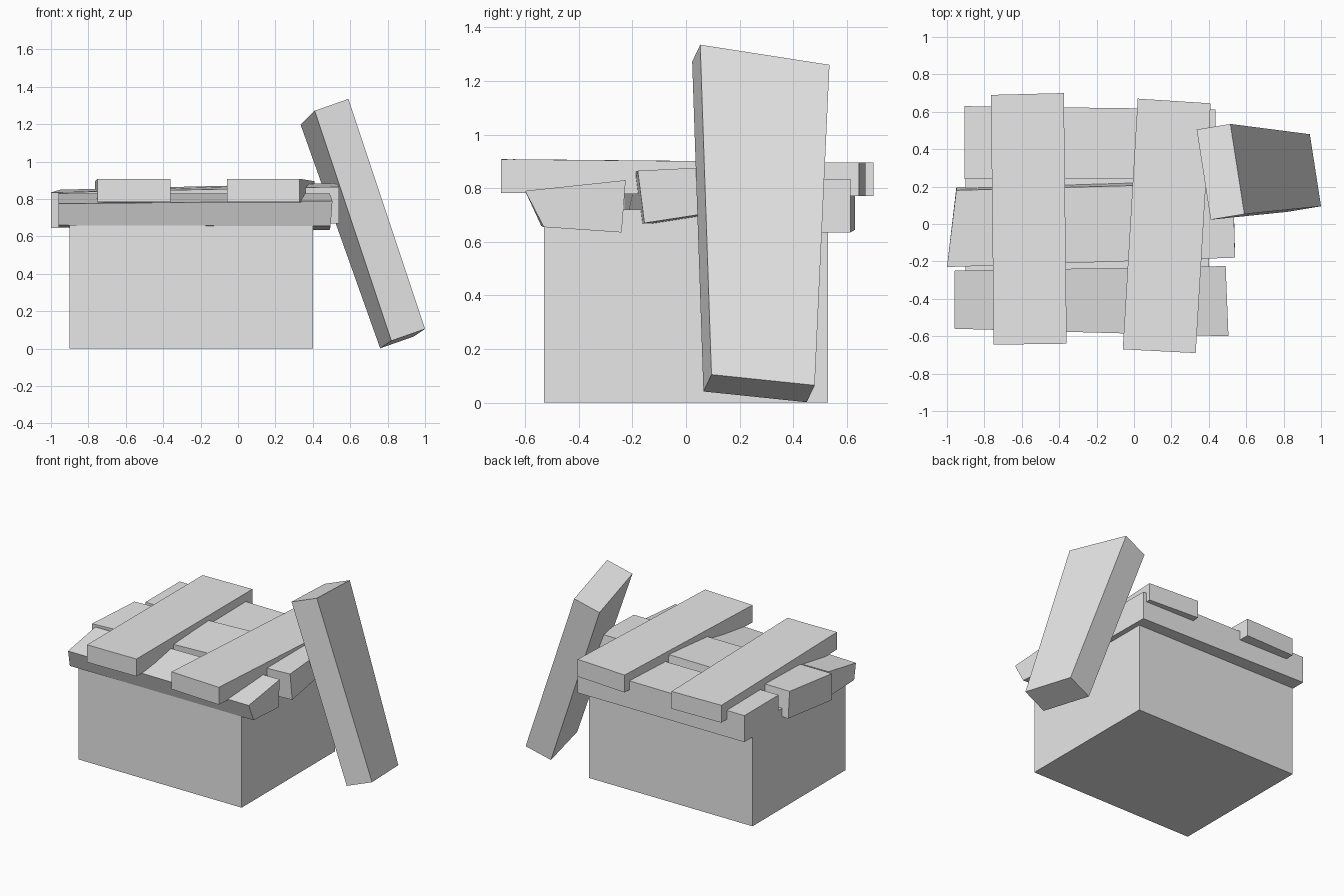
import bpy
import bmesh
from mathutils import Vector

default_cube = bpy.data.objects.get("Cube")
if default_cube:
    bpy.data.objects.remove(default_cube, do_unlink=True)

# One plain grey for everything
grey = bpy.data.materials.new("plain_grey")
grey.use_nodes = True
grey.diffuse_color = (0.8, 0.8, 0.8, 1)
grey.node_tree.nodes["Principled BSDF"].inputs["Base Color"].default_value = grey.diffuse_color


def end_section(front, back, drop, back_drop=None):
    """Four corners of a plank end: two top corners and the edges dropping from them."""
    front, back = Vector(front), Vector(back)
    return [front, back, back + Vector(back_drop or drop), front + Vector(drop)]


def plank(name, start, end):
    """Flat-sided board lofted between two end sections."""
    bm = bmesh.new()
    first = [bm.verts.new(corner) for corner in start]
    last = [bm.verts.new(corner) for corner in end]
    bm.faces.new(first)
    bm.faces.new(last)
    for i in range(len(first)):
        j = (i + 1) % len(first)
        bm.faces.new((first[i], first[j], last[j], last[i]))
    bmesh.ops.recalc_face_normals(bm, faces=bm.faces)
    mesh = bpy.data.meshes.new(name)
    bm.to_mesh(mesh)
    bm.free()
    mesh.materials.append(grey)
    board = bpy.data.objects.new(name, mesh)
    bpy.context.collection.objects.link(board)
    return board


# Crate body
bpy.ops.mesh.primitive_cube_add(size=1, location=(-0.25, 0, 0.36))
crate = bpy.context.object
crate.name = "crate_body"
crate.scale = (1.3, 1.06, 0.72)
crate.data.materials.append(grey)

# Lid boards running side to side
plank("front_lid_board",
      end_section((-0.96, -0.56, 0.775), (-0.96, -0.25, 0.83), (0, 0.02, -0.115), (0, 0, -0.18)),
      end_section((0.505, -0.6, 0.79), (0.49, -0.225, 0.83), (-0.01, 0.07, -0.135), (0, -0.015, -0.195)))
plank("middle_lid_board",
      end_section((-1, -0.23, 0.835), (-0.95, 0.18, 0.85), (0, 0, -0.19), (0, 0.015, -0.19)),
      end_section((0.54, -0.18, 0.865), (0.53, 0.22, 0.885), (0, 0.025, -0.195), (0, 0.015, -0.155)))
plank("back_lid_board",
      end_section((-0.905, 0.24, 0.835), (-0.905, 0.63, 0.835), (0, 0, -0.19)),
      end_section((0.44, 0.24, 0.835), (0.435, 0.613, 0.835), (0, 0, -0.2)))

# Cross boards running front to back on top of the lid
cross_drop = (0, 0, -0.125)
plank("right_cross_board",
      end_section((-0.75, -0.645, 0.908), (-0.36, -0.64, 0.908), cross_drop),
      end_section((-0.765, 0.69, 0.895), (-0.375, 0.7, 0.895), cross_drop))
plank("left_cross_board",
      end_section((-0.06, -0.67, 0.908), (0.33, -0.69, 0.908), cross_drop),
      end_section((0.02, 0.67, 0.895), (0.41, 0.645, 0.895), cross_drop))

# Loose board leaning against the side
lean_drop = (-0.18, -0.03, -0.063)
plank("leaning_board",
      end_section((0.59, 0.053, 1.335), (0.515, 0.535, 1.26), lean_drop),
      end_section((1, 0.095, 0.105), (0.94, 0.48, 0.065), lean_drop))
